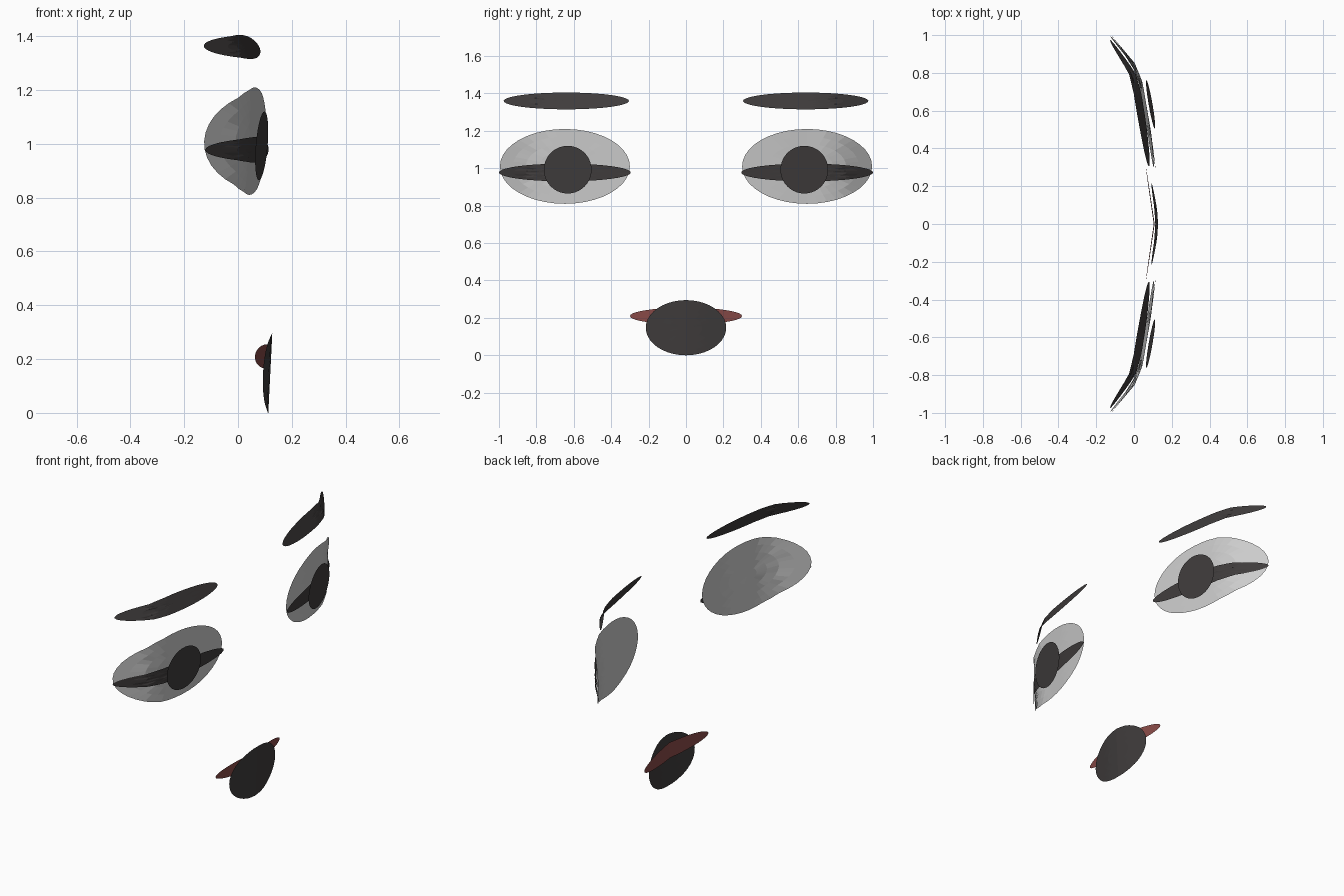
import bpy, bmesh, math

if "Cube" in bpy.data.objects:
    bpy.data.objects.remove(bpy.data.objects["Cube"])


def material(name, rgb):
    m = bpy.data.materials.new(name)
    m.diffuse_color = (*rgb, 1)
    m.use_nodes = True
    m.node_tree.nodes["Principled BSDF"].inputs["Base Color"].default_value = m.diffuse_color
    return m


black = material("black", (0.05, 0.045, 0.045))
white = material("eye_white", (0.82, 0.82, 0.79))
red = material("lip_red", (0.25, 0.07, 0.065))


def lerp_curve(points, t):
    """Piecewise linear depth along |y|."""
    if t <= points[0][0]:
        return points[0][1]
    for (a, fa), (b, fb) in zip(points, points[1:]):
        if t <= b:
            return fa + (fb - fa) * (t - a) / (b - a)
    return points[-1][1]


def sheet(name, y0, y1, z0, z1, depth, tilt, mat, mirror=False, sides=40, rings=5):
    """Thin oval facing +x, wrapped onto a curved face; tilt = dx per dz."""
    cy, cz, ry, rz = (y0 + y1) / 2, (z0 + z1) / 2, (y1 - y0) / 2, (z1 - z0) / 2
    bm = bmesh.new()

    def vert(r, a):
        y, dz = cy + r * ry * math.cos(a), r * rz * math.sin(a)
        return bm.verts.new((lerp_curve(depth, abs(y)) + tilt * dz, y, cz + dz))

    centre = vert(0, 0)
    loops = [[vert(k / rings, 2 * math.pi * i / sides) for i in range(sides)]
             for k in range(1, rings + 1)]
    for i in range(sides):
        j = (i + 1) % sides
        bm.faces.new((centre, loops[0][i], loops[0][j]))
        for p, q in zip(loops, loops[1:]):
            bm.faces.new((p[i], q[i], q[j], p[j]))
    me = bpy.data.meshes.new(name)
    bm.to_mesh(me)
    bm.free()
    me.materials.append(mat)
    ob = bpy.data.objects.new(name, me)
    bpy.context.collection.objects.link(ob)
    if mirror:
        mod = ob.modifiers.new("mirror", 'MIRROR')
        mod.use_axis = (False, True, False)
        mod.use_mirror_merge = False
    return ob


# depth of the face along |y| at eye and brow height
eye = [(0.30, 0.105), (0.5, 0.078), (0.63, 0.055), (0.75, 0.035), (0.85, -0.005), (1.0, -0.13)]
lash = [(y, x + 0.008) for y, x in eye]
brow = [(0.30, 0.08), (0.5, 0.05), (0.7, 0.017), (0.8, -0.01), (0.98, -0.13)]

# eyes
sheet("eye_whites", 0.30, 0.995, 0.81, 1.21, eye, 0.05, white, True)
sheet("eye_lines", 0.295, 1.0, 0.93, 1.025, lash, 0.05, black, True)
sheet("pupils", 0.505, 0.76, 0.865, 1.12, [(0.505, 0.11), (0.76, 0.066)], 0.08, black, True, rings=2)

# eyebrows
sheet("eyebrows", 0.305, 0.975, 1.315, 1.405, brow, -0.45, black, True)

# mouth line and the dark opening in front of it
sheet("lips", -0.30, 0.30, 0.165, 0.255, [(0, 0.107), (0.3, 0.063)], 0.05, red)
sheet("mouth_opening", -0.215, 0.215, 0.0, 0.295, [(0, 0.12), (0.08, 0.115), (0.215, 0.093)], 0.05, black)
